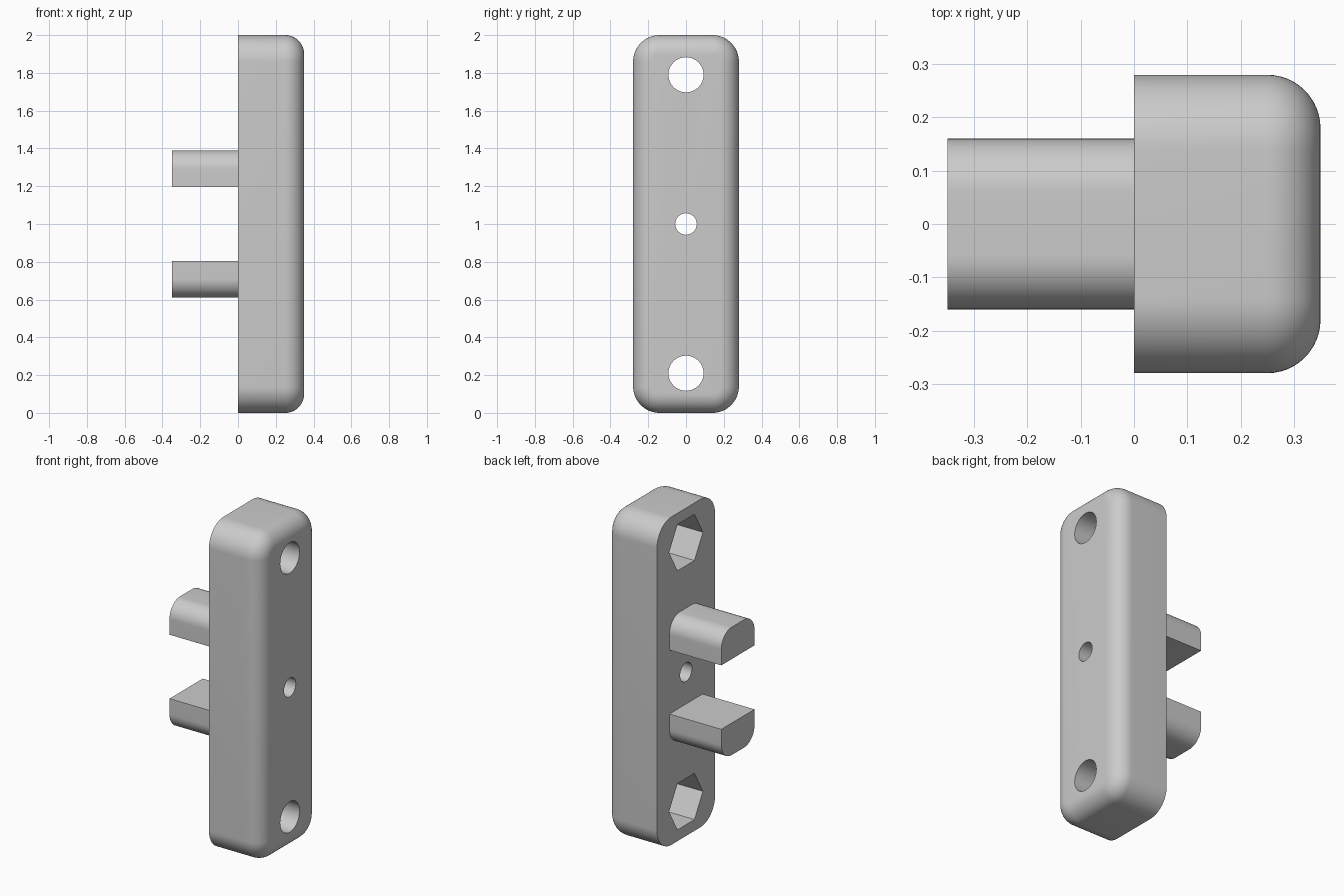
import bpy, bmesh, math

if "Cube" in bpy.data.objects:
    bpy.data.objects.remove(bpy.data.objects["Cube"], do_unlink=True)

grey = bpy.data.materials.new("plain_grey")
grey.use_nodes = True
colour = (0.6, 0.6, 0.6, 1)
grey.diffuse_color = colour
grey.node_tree.nodes["Principled BSDF"].inputs["Base Color"].default_value = colour

THICK, HALF_W, HEIGHT = 0.35, 0.28, 2.0
CORNER, FILLET = 0.14, 0.1


def ring(radius, sides, z):
    """Regular polygon in the yz plane with a corner on the y axis."""
    steps = [2 * math.pi * i / sides for i in range(sides)]
    return [(radius * math.cos(a), z + radius * math.sin(a)) for a in steps]


def rounded_rect(half_w, half_h, radius, z, steps=16):
    """Rectangle outline with four arc corners."""
    points = []
    for quarter, (sy, sz) in enumerate([(1, 1), (-1, 1), (-1, -1), (1, -1)]):
        for i in range(steps + 1):
            a = math.pi / 2 * (quarter + i / steps)
            points.append((sy * (half_w - radius) + radius * math.cos(a),
                           z + sz * (half_h - radius) + radius * math.sin(a)))
    return points


def loft(name, sections):
    """Join (x, outline) sections into a capped solid along x."""
    bm = bmesh.new()
    loops = [[bm.verts.new((x, y, z)) for y, z in outline] for x, outline in sections]
    count = len(loops[0])
    for a, b in zip(loops, loops[1:]):
        for i in range(count):
            j = (i + 1) % count
            bm.faces.new((a[i], a[j], b[j], b[i]))
    bm.faces.new(loops[0][::-1])
    bm.faces.new(loops[-1])
    bmesh.ops.recalc_face_normals(bm, faces=bm.faces)
    mesh = bpy.data.meshes.new(name)
    bm.to_mesh(mesh)
    bm.free()
    mesh.materials.append(grey)
    obj = bpy.data.objects.new(name, mesh)
    bpy.context.collection.objects.link(obj)
    return obj


def select(obj):
    bpy.ops.object.select_all(action="DESELECT")
    obj.select_set(True)
    bpy.context.view_layer.objects.active = obj


def smooth(obj):
    select(obj)
    bpy.ops.object.shade_smooth_by_angle(angle=math.radians(30))


# Body: rounded plate with a fillet around its outer face
middle = HEIGHT / 2
sections = [(0, rounded_rect(HALF_W, middle, CORNER, middle))]
for i in range(13):
    a = math.pi / 2 * i / 12
    inset = FILLET * (1 - math.cos(a))
    sections.append((THICK - FILLET + FILLET * math.sin(a),
                     rounded_rect(HALF_W - inset, middle - inset, CORNER - inset, middle)))
body = loft("body", sections)

# Screw holes with hexagonal nut pockets, and a small central hole
cutters = [("centre_hole", 0.057, 48, middle, THICK + 0.1)]
for z in (0.21, HEIGHT - 0.21):
    cutters += [("screw_hole", 0.093, 48, z, THICK + 0.1),
                ("nut_pocket", 0.163, 6, z, 0.2)]
for name, radius, sides, z, end in cutters:
    outline = ring(radius, sides, z)
    cutter = loft(name + "_cutter", [(-0.1, outline), (end, outline)])
    cutter.hide_render = True
    cut = body.modifiers.new(name, "BOOLEAN")
    cut.operation, cut.solver, cut.object = "DIFFERENCE", "EXACT", cutter
    select(body)
    bpy.ops.object.modifier_apply(modifier=cut.name)
    bpy.data.objects.remove(cutter, do_unlink=True)
smooth(body)

# Prongs: D-shaped pegs whose flat sides face each other
PRONG_W, PRONG_H, GAP = 0.16, 0.195, 0.195
for name, side in (("upper_prong", 1), ("lower_prong", -1)):
    full = rounded_rect(PRONG_W, PRONG_H, 0.1, 0)
    arch = [p for p in full if p[1] > 0] + [(-PRONG_W, 0), (PRONG_W, 0)]
    outline = [(y, middle + side * (GAP + z)) for y, z in arch]
    smooth(loft(name, [(-THICK, outline), (0, outline)]))
